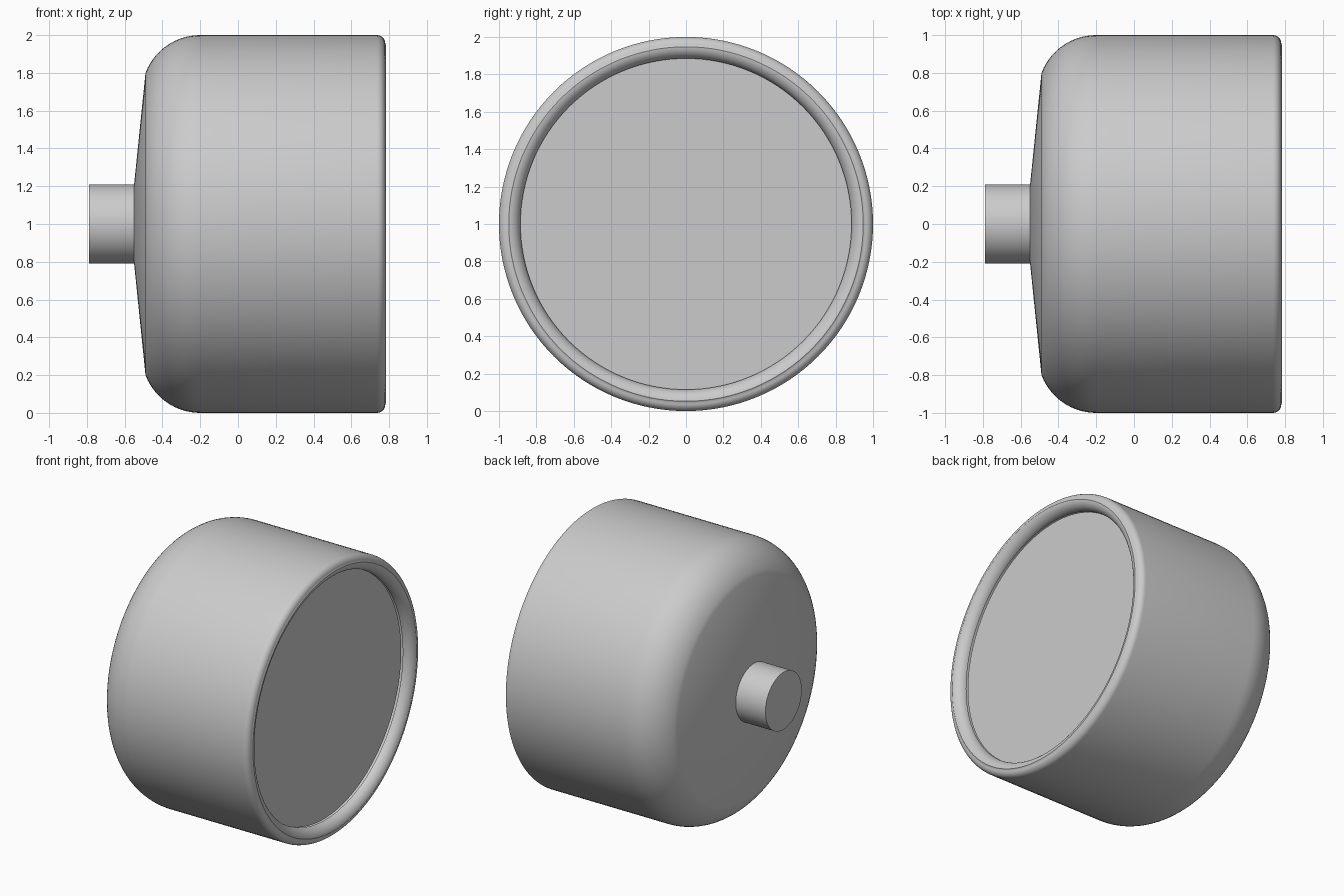
import bpy
import math
from mathutils import Matrix, Vector

SEGMENTS = 128

cube = bpy.data.objects.get("Cube")
if cube:
    bpy.data.objects.remove(cube, do_unlink=True)

grey = bpy.data.materials.new("plain grey")
grey.use_nodes = True
colour = (0.6, 0.6, 0.6, 1.0)
grey.diffuse_color = colour
grey.node_tree.nodes["Principled BSDF"].inputs["Base Color"].default_value = colour


def arc(cx, cr, radius, start, end, steps):
    """Points (x, radius) along a circular arc, angles in degrees."""
    angles = [math.radians(start + (end - start) * i / steps) for i in range(steps + 1)]
    return [(cx + radius * math.cos(a), cr + radius * math.sin(a)) for a in angles]


def lathe(name, profile):
    """Spin an (x, radius) profile round the horizontal axis; radius 0 ends become fans."""
    verts, faces, rings = [], [], []
    for x, r in profile:
        count = SEGMENTS if r > 0 else 1
        rings.append([len(verts) + i for i in range(count)])
        for i in range(count):
            a = math.tau * i / SEGMENTS
            verts.append(Vector((x, r * math.cos(a), 1 + r * math.sin(a))))
    for a, b in zip(rings, rings[1:]):
        for i in range(SEGMENTS):
            j = (i + 1) % SEGMENTS
            if len(a) == 1:
                faces.append((a[0], b[j], b[i]))
            elif len(b) == 1:
                faces.append((a[i], a[j], b[0]))
            else:
                faces.append((a[i], a[j], b[j], b[i]))
    mesh = bpy.data.meshes.new(name)
    mesh.from_pydata(verts, [], faces)
    mesh.materials.append(grey)
    obj = bpy.data.objects.new(name, mesh)
    bpy.context.collection.objects.link(obj)
    bpy.ops.object.select_all(action="DESELECT")
    obj.select_set(True)
    bpy.context.view_layer.objects.active = obj
    bpy.ops.object.shade_smooth_by_angle(angle=math.radians(30))
    return obj


# Drum: conical back, rounded shoulder, straight wall, rounded lip
shoulder = arc(-0.2, 0.69, 0.31, 159.2, 90, 14)
lip = arc(0.735, 0.955, 0.045, 90, 0, 8) + arc(0.715, 0.955, 0.07, 22, -90, 12)[3:]
lathe("drum_body", [(-0.55, 0), (-0.55, 0.21)] + shoulder + lip)

# Recessed flat front disc
lathe("front_disc", [(0.7, 0.887), (0.7, 0)])

# Short stub on the back
lathe("back_stub", [(-0.79, 0), (-0.79, 0.21), (-0.54, 0.21)])
